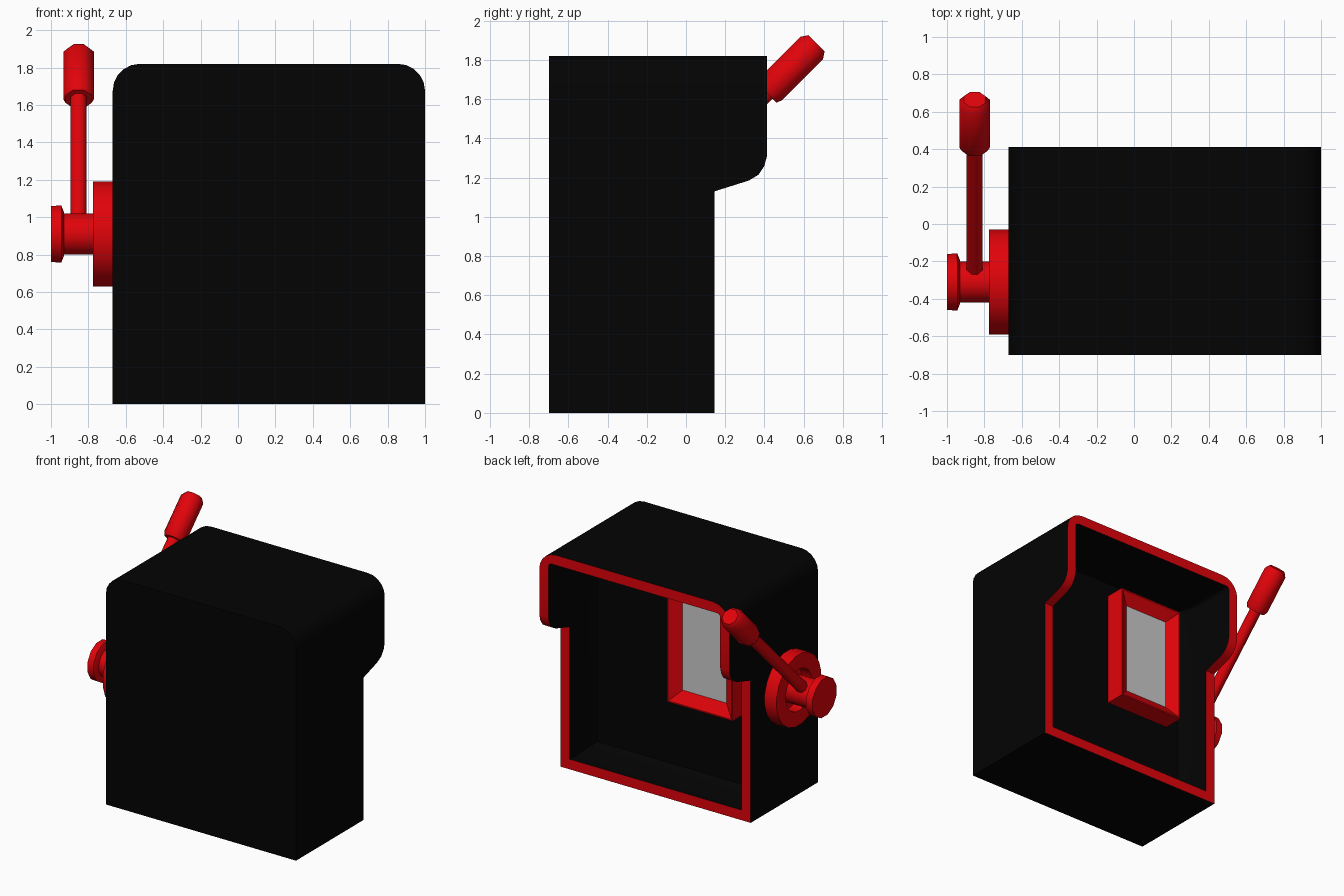
import bpy, bmesh, math
from mathutils import Vector

if "Cube" in bpy.data.objects:
    bpy.data.objects.remove(bpy.data.objects["Cube"])


def material(name, rgb):
    m = bpy.data.materials.new(name)
    m.diffuse_color = (*rgb, 1)
    m.use_nodes = True
    m.node_tree.nodes["Principled BSDF"].inputs["Base Color"].default_value = m.diffuse_color
    return m


BLACK = material("black", (0.001, 0.001, 0.001))
RED = material("red", (0.75, 0.001, 0.003))


def finish(name, bm, mats, angle):
    bmesh.ops.recalc_face_normals(bm, faces=bm.faces)
    me = bpy.data.meshes.new(name)
    bm.to_mesh(me)
    bm.free()
    ob = bpy.data.objects.new(name, me)
    bpy.context.collection.objects.link(ob)
    for m in mats:
        me.materials.append(m)
    if angle:
        bpy.ops.object.select_all(action='DESELECT')
        ob.select_set(True)
        bpy.context.view_layer.objects.active = ob
        bpy.ops.object.shade_smooth_by_angle(angle=math.radians(angle))
    return ob


def loft(name, rings, mats, cap_end=True, red_band=None, angle=32):
    """Skin a list of equal-length point loops."""
    bm = bmesh.new()
    loops = [[bm.verts.new(p) for p in r] for r in rings]
    for k, (a, b) in enumerate(zip(loops, loops[1:])):
        n = len(a)
        for i in range(n):
            f = bm.faces.new((a[i], a[(i + 1) % n], b[(i + 1) % n], b[i]))
            f.material_index = int(k == red_band)
    bm.faces.new(loops[0])
    if cap_end:
        bm.faces.new(loops[-1])
    return finish(name, bm, mats, angle)


def lathe(name, profile, origin, axis, sides, angle=32):
    """Revolve (radius, distance) pairs about an axis."""
    rot = Vector(axis).to_track_quat('Z', 'Y').to_matrix()
    rings = []
    for r, t in profile:
        rings.append([Vector(origin) + rot @ Vector((
            r * math.cos(2 * math.pi * (i + 0.5) / sides),
            r * math.sin(2 * math.pi * (i + 0.5) / sides), t)) for i in range(sides)])
    return loft(name, rings, [RED], angle=angle)


# Cabinet: rounded-top outline, with a hood overhanging at the open back
CX, HALF, TOP = 0.165, 0.835, 1.82
HOOD = [(0.145, 1.13), (0.32, 1.185), (0.37, 1.215), (0.40, 1.26), (0.413, 1.31)]


def outline(inset, r, top):
    """Cabinet loop as (x, z, back y)."""
    w = HALF - inset
    side = [(w, inset, 0.145)] + [(w, z, y) for y, z in HOOD]
    for i in range(6):
        a = math.radians(18 * i)
        side.append((w - r + r * math.cos(a), top - r + r * math.sin(a), 0.413))
    return ([(CX + x, z, y) for x, z, y in side]
            + [(CX - x, z, y) for x, z, y in reversed(side)])


def ring(inset, r, top, y=None):
    return [(x, by if y is None else y, z) for x, z, by in outline(inset, r, top)]


WALL_Y, CEILING = -0.13, TOP - 0.08
loft("cabinet", [ring(0, 0.145, TOP, -0.70), ring(0, 0.145, TOP),
                 ring(0.08, 0.03, CEILING), ring(0.08, 0.03, CEILING, 0.02),
                 ring(0.13, 0.02, CEILING - 0.005, WALL_Y)],
     [BLACK, RED], red_band=1)


# Screen surround: box with a sloping recess
def rect(inset, y):
    x0, x1, z0, z1 = -0.43 + inset, 0.145 - inset, 0.70 + inset, 1.63 - inset
    return [(x0, y, z0), (x1, y, z0), (x1, y, z1), (x0, y, z1)]


loft("screen_surround", [rect(0, WALL_Y - 0.02), rect(0, 0.03), rect(0.01, 0.03), rect(0.095, -0.03)],
     [RED], cap_end=False, angle=None)
bm = bmesh.new()
bm.faces.new([bm.verts.new(p) for p in reversed(rect(0.095, -0.03))])
finish("screen", bm, [], None)

# Crank on the left side: dished ring, hub and end cap
HUB = Vector((-0.67, -0.31, 0.91))
OUT = (-1, 0, 0)
lathe("crank_ring", [(0.283, -0.02), (0.283, 0.105), (0.165, 0.105), (0.165, 0.02), (0.05, 0.02)], HUB, OUT, 20)
lathe("crank_hub", [(0.11, 0), (0.11, 0.28)], HUB, OUT, 20)
lathe("crank_cap", [(0.12, 0.26), (0.158, 0.275), (0.155, 0.33)], HUB, OUT, 12)

# Lever arm and grip, leaning back at 45 degrees
PIVOT = Vector((-0.852, -0.31, 0.91))
LEAN = (0, 1, 1)
lathe("lever_arm", [(0.046, 0.05), (0.046, 1.1)], PIVOT, LEAN, 8, angle=50)
lathe("lever_grip", [(0.075, 1.02), (0.088, 1.05), (0.088, 1.345), (0.063, 1.38)], PIVOT, LEAN, 8, angle=50)
